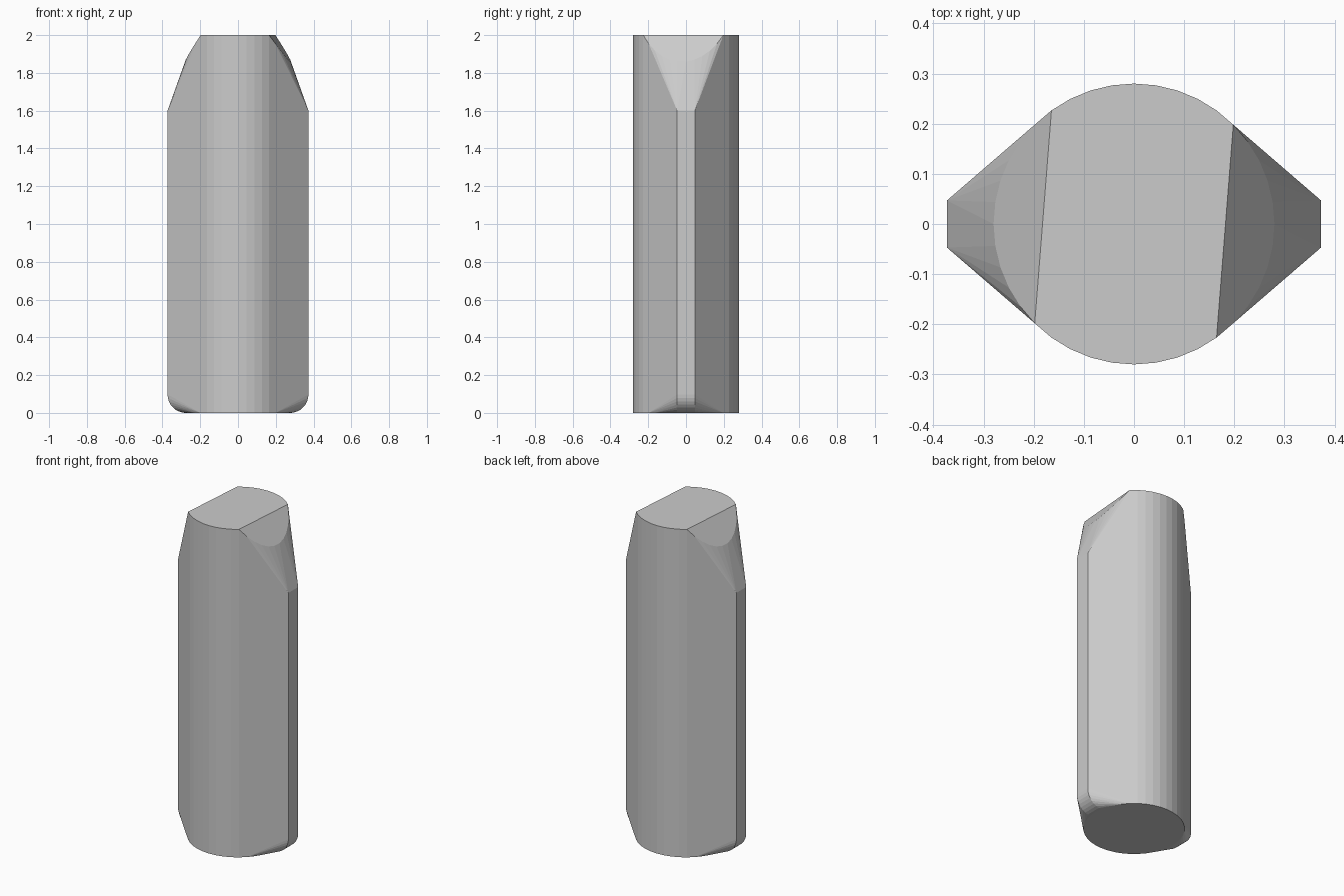
import bpy, bmesh
from math import sin, cos, radians

if "Cube" in bpy.data.objects:
    bpy.data.objects.remove(bpy.data.objects["Cube"])

R, H = 0.28, 2.0            # core radius and height
WX, WY, WZ = 0.373, 0.047   , 1.6   # side ridge reach, half width, top
FR = 0.098                  # bottom rounding radius of the ridges

bm = bmesh.new()
pts = []


def add_pair(x, y, z):
    """Add a point and its half-turn twin about z."""
    pts.extend([(x, y, z), (-x, -y, z)])


# sloped shoulder plane through the slanted top edge and the core's outer tip
ax, ay = R * cos(radians(45)), R * sin(radians(45))
bx, by = R * cos(radians(-54)), R * sin(radians(-54))
lean = (ax - bx) / (ay - by)
edge_x0 = ax - lean * ay
slope = (H - 1.86) / (R - edge_x0)

# round core: full circle at the base, sloped shoulders at the top
for i in range(20):
    a = radians(-54 + 9 * i)
    x, y = R * cos(a), R * sin(a)
    over = max(0.0, x - lean * y - edge_x0)
    add_pair(x, y, 0)
    add_pair(x, y, H - slope * over)

# side ridges with rounded lower corners
for y in (-WY, WY):
    add_pair(WX, y, WZ)
    for k in range(9):
        t = radians(90 * k / 8)
        add_pair(WX - FR + FR * cos(t), y, FR - FR * sin(t))

# wrap everything in one convex skin
for p in pts:
    bm.verts.new(p)
bmesh.ops.remove_doubles(bm, verts=bm.verts[:], dist=1e-5)
res = bmesh.ops.convex_hull(bm, input=bm.verts[:])
loose = [v for v in bm.verts if not v.link_faces]
bmesh.ops.delete(bm, geom=loose, context='VERTS')
bmesh.ops.dissolve_limit(bm, angle_limit=radians(0.5), verts=bm.verts[:], edges=bm.edges[:])
bmesh.ops.recalc_face_normals(bm, faces=bm.faces[:])

me = bpy.data.meshes.new("tapered_pin")
bm.to_mesh(me)
bm.free()
ob = bpy.data.objects.new("tapered_pin", me)
bpy.context.collection.objects.link(ob)
